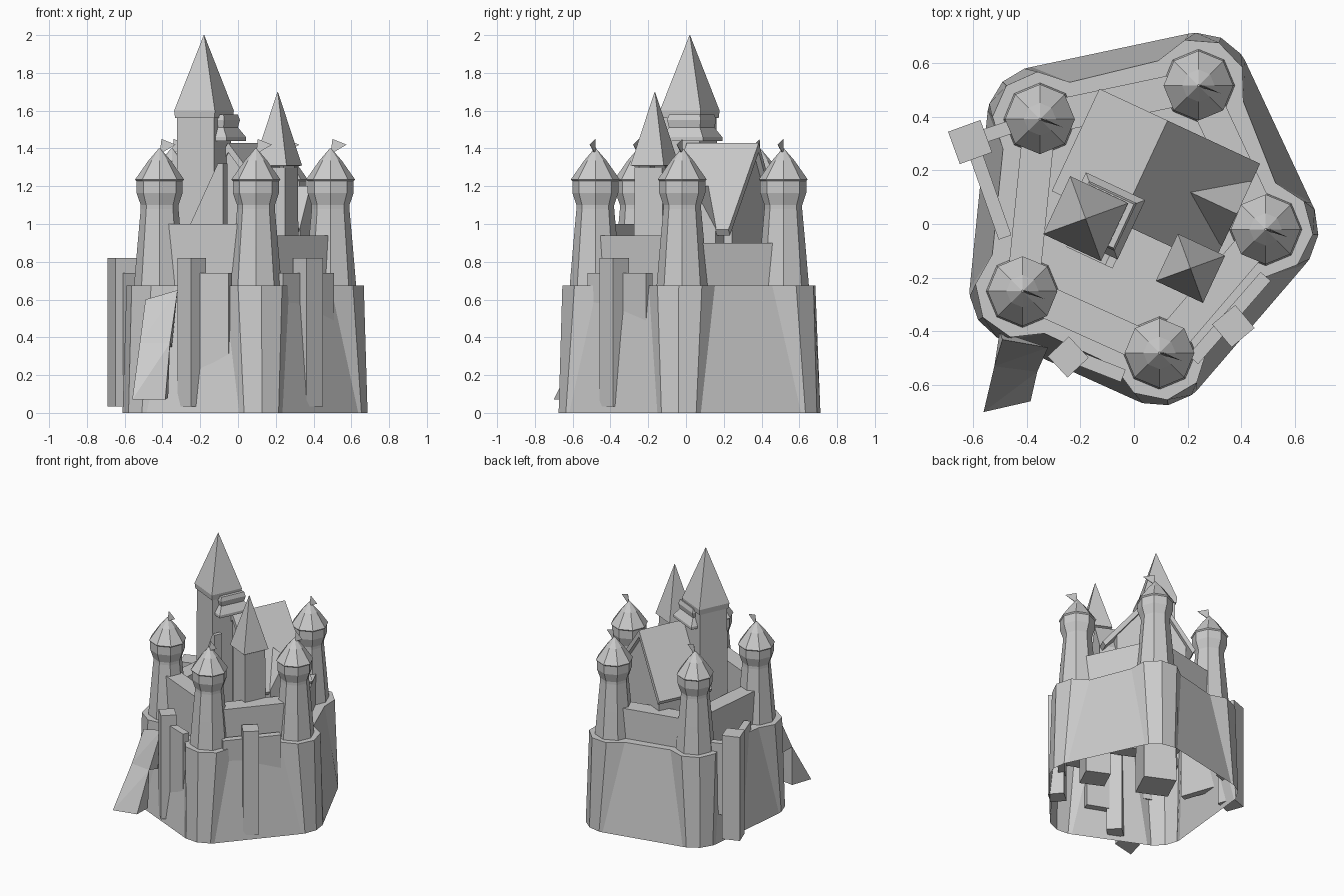
import bpy, bmesh
from math import sin, cos, radians, pi, atan2
from mathutils import Vector

if "Cube" in bpy.data.objects:
    bpy.data.objects.remove(bpy.data.objects["Cube"])

TILT = radians(-25)                      # the inner buildings are all turned by this angle
U = Vector((cos(TILT), sin(TILT), 0))    # across the hall
V = Vector((-sin(TILT), cos(TILT), 0))   # along the hall
TOWERS = [(0.24, 0.515), (0.49, -0.02), (0.095, -0.48), (-0.415, -0.25), (-0.35, 0.39)]


def finish(name, bm):
    bmesh.ops.recalc_face_normals(bm, faces=bm.faces)
    me = bpy.data.meshes.new(name)
    bm.to_mesh(me)
    bm.free()
    ob = bpy.data.objects.new(name, me)
    bpy.context.collection.objects.link(ob)
    return ob


def loft(name, rings, bottom=True, top=True):
    bm = bmesh.new()
    vs = [[bm.verts.new(p) for p in r] for r in rings]
    n = len(vs[0])
    for a, b in zip(vs, vs[1:]):
        for i in range(n):
            j = (i + 1) % n
            bm.faces.new((a[i], a[j], b[j], b[i]))
    caps = []
    if bottom:
        caps.append(bm.faces.new(vs[0][::-1]))
    if top:
        caps.append(bm.faces.new(vs[-1]))
    bmesh.ops.triangulate(bm, faces=caps)
    return finish(name, bm)


def ring(c, z, r, n=8, rot=0.0):
    return [(c[0] + r * cos(rot + 2 * pi * i / n), c[1] + r * sin(rot + 2 * pi * i / n), z)
            for i in range(n)]


def square(c, z, h, rot=TILT):
    return ring(c, z, h * 2 ** 0.5, 4, rot + pi / 4)


def wall(name, a, b, width, z0, z1):
    a, b = Vector((*a, 0)), Vector((*b, 0))
    d = (b - a).normalized()
    s = Vector((-d.y, d.x, 0)) * width / 2
    plan = [a + s, a - s, b - s, b + s]
    return loft(name, [[(p.x, p.y, z) for p in plan] for z in (z0, z1)])


def prism(name, origin, along, across, profile, length):
    # profile points are (across, z), swept along a direction
    r = [[origin + across * x + along * t + Vector((0, 0, z)) for x, z in profile]
         for t in (0, length)]
    return loft(name, r)


def hull(name, pts):
    bm = bmesh.new()
    for p in pts:
        bm.verts.new(p)
    bmesh.ops.convex_hull(bm, input=bm.verts)
    return finish(name, bm)


# outer bastion shell: open underneath, bulging round each tower at the top
low, high = [], []
for c in TOWERS:
    out = atan2(c[1] - 0.03, c[0] - 0.01)
    for k, turn in ((1, 36), (0.5, 28), (0, 0), (-0.5, -28), (-1, -36)):
        a, b = out + radians(turn), out + k * radians(84)
        low.append((c[0] + 0.197 * cos(a), c[1] + 0.197 * sin(a), 0))
        high.append((c[0] + 0.177 * cos(b), c[1] + 0.177 * sin(b), 0.675))
loft("bastion_shell", [low, high], bottom=False)

# corner towers with flared heads, roofs and pennants
PROFILE = [(0.5, 0.145), (0.68, 0.135), (0.88, 0.118), (1.08, 0.1), (1.1, 0.1),
           (1.165, 0.122), (1.23, 0.122)]
for i, c in enumerate(TOWERS):
    loft(f"corner_tower_{i}", [ring(c, z, r) for z, r in PROFILE])
    loft(f"corner_roof_{i}", [ring(c, 1.22, 0.115), ring(c, 1.235, 0.13),
                              ring(c, 1.335, 0.06), ring(c, 1.4, 0.004)])
    x, y = c
    hull(f"pennant_{i}", [(x, y - 0.004, 1.37), (x, y + 0.004, 1.37), (x + 0.01, y, 1.45),
                          (x + 0.02, y, 1.39), (x + 0.085, y - 0.03, 1.42)])

# curtain walls joining the towers
for i, h in enumerate((0.9, 0.94, 1.0, 0.92, 0.9)):
    wall(f"curtain_wall_{i}", TOWERS[i], TOWERS[(i + 1) % 5], 0.12, 0.6, h)

# square buttress posts and low parapets outside the walls
POSTS = [((-0.245, -0.495), 0.054, 43), ((0.37, -0.38), 0.056, 40), ((-0.61, 0.305), 0.064, 20)]
for i, (c, h, deg) in enumerate(POSTS):
    loft(f"buttress_post_{i}", [square(c, z, h, radians(deg)) for z in (0.035, 0.82)])
SPANS = [((-0.245, -0.485), (-0.04, -0.565)), ((0.22, -0.505), (0.49, -0.195)),
         ((-0.6, 0.29), (-0.48, -0.05)), ((-0.61, 0.31), (-0.46, 0.36))]
for i, (a, b) in enumerate(SPANS):
    wall(f"parapet_{i}", a, b, 0.05, 0.2, 0.74)

# tall keep tower with pointed roof
KEEP = (-0.18, 0.02)
loft("keep_tower", [square(KEEP, 0.15, 0.115), square(KEEP, 1.56, 0.107)])
loft("keep_roof", [square(KEEP, 1.56, 0.115), square(KEEP, 1.6, 0.119), square(KEEP, 2.0, 0.001)])

# tiered eaves stepping out beside the keep
EAVE = (-0.12, 0.03)
loft("keep_eave_lower", [square(EAVE, 1.44, 0.122), square(EAVE, 1.46, 0.122),
                         square(EAVE, 1.52, 0.085)])
loft("keep_eave_upper", [square(EAVE, 1.51, 0.09), square(EAVE, 1.55, 0.098),
                         square(EAVE, 1.58, 0.09)])

# sloping lean-to in front of the keep
prism("keep_lean_to", Vector((-0.1, -0.09, 0)), -V, U,
      [(-0.14, 0.95), (-0.14, 1.0), (0.02, 1.32), (0.05, 1.32), (0.05, 0.95)], 0.06)

# second tower with steep roof
SPIRE = (0.21, -0.165)
loft("spire_tower", [square(SPIRE, 0.15, 0.088), square(SPIRE, 1.3, 0.08)])
loft("spire_roof", [square(SPIRE, 1.305, 0.08), square(SPIRE, 1.31, 0.097),
                    square(SPIRE, 1.7, 0.001)])

# great hall: walls, steep slab roof with cross gable
ridge = Vector((0.125, 0.385, 0))
prism("hall_walls", ridge - V * 0.03, -V, U,
      [(-0.22, 0.6), (0.27, 0.6), (0.27, 1.07), (0, 1.38), (-0.22, 1.06)], 0.38)
prism("hall_roof", ridge, -V, U,
      [(-0.28, 1.0), (0, 1.43), (0.38, 0.97), (0.36, 0.94), (0, 1.38), (-0.26, 0.97)], 0.42)
prism("cross_gable", Vector((0.12, 0.16, 0)), U, V,
      [(-0.13, 0.85), (0.13, 0.85), (0.13, 0.98), (0, 1.2), (-0.13, 0.98)], 0.29)

# sloping buttress ramp at the front left corner
hull("ramp_lower", [(-0.56, -0.70, 0.07), (-0.385, -0.66, 0.07), (-0.36, -0.55, 0.37),
                    (-0.52, -0.53, 0.37), (-0.52, -0.53, 0.08), (-0.37, -0.55, 0.08)])
hull("ramp_upper", [(-0.36, -0.55, 0.37), (-0.52, -0.53, 0.37), (-0.49, -0.43, 0.6),
                    (-0.32, -0.46, 0.65), (-0.5, -0.4, 0.35), (-0.35, -0.46, 0.35)])
